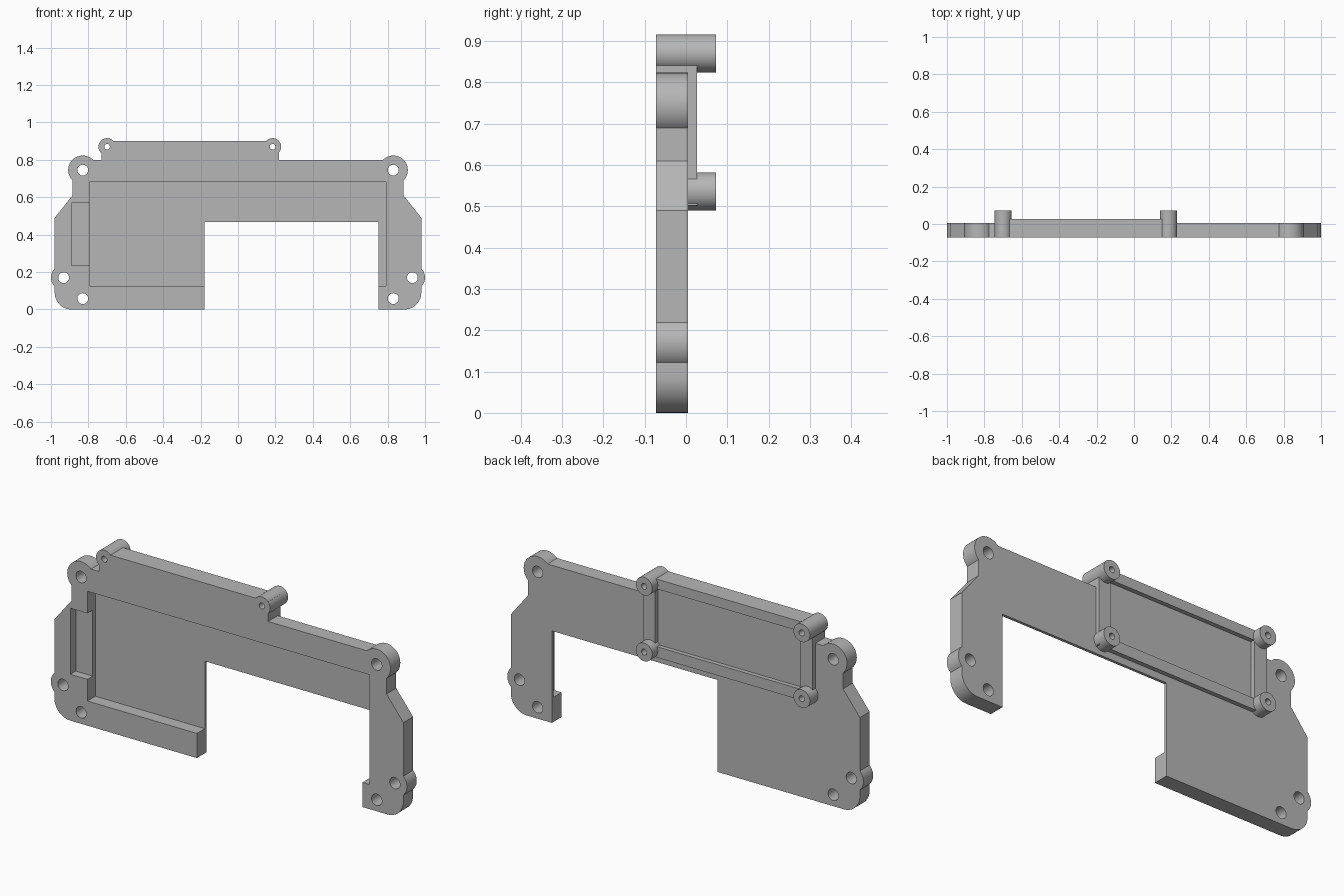
import bpy, bmesh, math
from mathutils import Matrix, Vector

cube = bpy.data.objects.get("Cube")
if cube:
    bpy.data.objects.remove(cube, do_unlink=True)

grey = bpy.data.materials.new("plain grey")
grey.use_nodes = True
grey.diffuse_color = (0.47, 0.47, 0.47, 1)
grey.node_tree.nodes["Principled BSDF"].inputs["Base Color"].default_value = grey.diffuse_color

FRONT, BACK = -0.073, 0.005
RIM, TIP = 0.027, 0.072
FLOOR = -0.009


def add_object(name, bm):
    bmesh.ops.recalc_face_normals(bm, faces=bm.faces)
    mesh = bpy.data.meshes.new(name)
    bm.to_mesh(mesh)
    bm.free()
    mesh.materials.append(grey)
    obj = bpy.data.objects.new(name, mesh)
    bpy.context.collection.objects.link(obj)
    return obj


def extrude_outline(name, points, y0, y1):
    bm = bmesh.new()
    face = bm.faces.new([bm.verts.new((x, y0, z)) for x, z in points])
    side = bmesh.ops.extrude_face_region(bm, geom=[face])["geom"]
    bmesh.ops.translate(bm, vec=(0, y1 - y0, 0),
                        verts=[v for v in side if isinstance(v, bmesh.types.BMVert)])
    return add_object(name, bm)


def box(name, x0, x1, z0, z1, y0, y1):
    return extrude_outline(name, [(x0, z0), (x1, z0), (x1, z1), (x0, z1)], y0, y1)


def rod(name, x, z, r, y0, y1, sides=48):
    bm = bmesh.new()
    place = Matrix.Translation((x, (y0 + y1) / 2, z)) @ Matrix.Rotation(math.pi / 2, 4, "X")
    bmesh.ops.create_cone(bm, cap_ends=True, segments=sides, radius1=r, radius2=r,
                          depth=y1 - y0, matrix=place)
    return add_object(name, bm)


def combine(target, tool, operation):
    mod = target.modifiers.new(operation, "BOOLEAN")
    mod.operation, mod.solver, mod.object = operation, "EXACT", tool
    bpy.context.view_layer.objects.active = target
    bpy.ops.object.modifier_apply(modifier=mod.name)
    bpy.data.objects.remove(tool, do_unlink=True)


# Plate outline: one side with a rounded foot, mirrored, plus the bracket step
R = 0.09
foot = [(0.98 - R + R * math.sin(a), R - R * math.cos(a))
        for a in [math.pi / 2 * i / 12 for i in range(13)]]
side = foot + [(0.98, 0.49), (0.885, 0.61), (0.885, 0.745), (0.83, 0.8)]
step = [(0.22, 0.8), (0.22, 0.9), (-0.73, 0.9), (-0.73, 0.8)]
gap = [(-0.18, 0), (-0.18, 0.467), (0.75, 0.467), (0.75, 0)]
plate = extrude_outline("mounting_plate",
                        side + step + [(-x, z) for x, z in reversed(side)] + gap,
                        FRONT, BACK)

# Screw ears at the top corners and lower sides
for s in (-1, 1):
    combine(plate, rod("ear", s * 0.83, 0.745, 0.078, FRONT, BACK), "UNION")
    combine(plate, rod("side_ear", s * 0.932, 0.17, 0.068, FRONT, BACK), "UNION")

# Raised rectangular rim on the back
rim = box("rim", -0.73, 0.22, 0.502, 0.9, 0, RIM)
combine(rim, box("rim_opening", -0.66, 0.155, 0.557, 0.85, -0.1, 0.1), "DIFFERENCE")
combine(plate, rim, "UNION")

# Four standoffs, the upper pair running through the full depth
standoffs = [(x, z, y0) for x in (-0.7, 0.185) for z, y0 in ((0.87, FRONT), (0.536, 0))]
for x, z, y0 in standoffs:
    combine(plate, rod("standoff", x, z, 0.046, y0, TIP), "UNION")

# Front pocket and shallower side slot
combine(plate, box("pocket", -0.795, 0.79, 0.125, 0.682, -0.2, FLOOR), "DIFFERENCE")
combine(plate, box("slot", -0.89, -0.75, 0.235, 0.57, -0.2, -0.03), "DIFFERENCE")

# Screw holes
for s in (-1, 1):
    for x, z in ((0.83, 0.745), (0.932, 0.17), (0.83, 0.058)):
        combine(plate, rod("hole", s * x, z, 0.029, -0.2, 0.2, 32), "DIFFERENCE")
for x, z, y0 in standoffs:
    start = -0.2 if y0 == FRONT else BACK
    combine(plate, rod("standoff_hole", x, z, 0.015, start, 0.2, 24), "DIFFERENCE")

# Smooth round walls, keep crisp edges
bpy.ops.object.select_all(action="DESELECT")
plate.select_set(True)
bpy.context.view_layer.objects.active = plate
bpy.ops.object.shade_smooth_by_angle(angle=math.radians(30))
